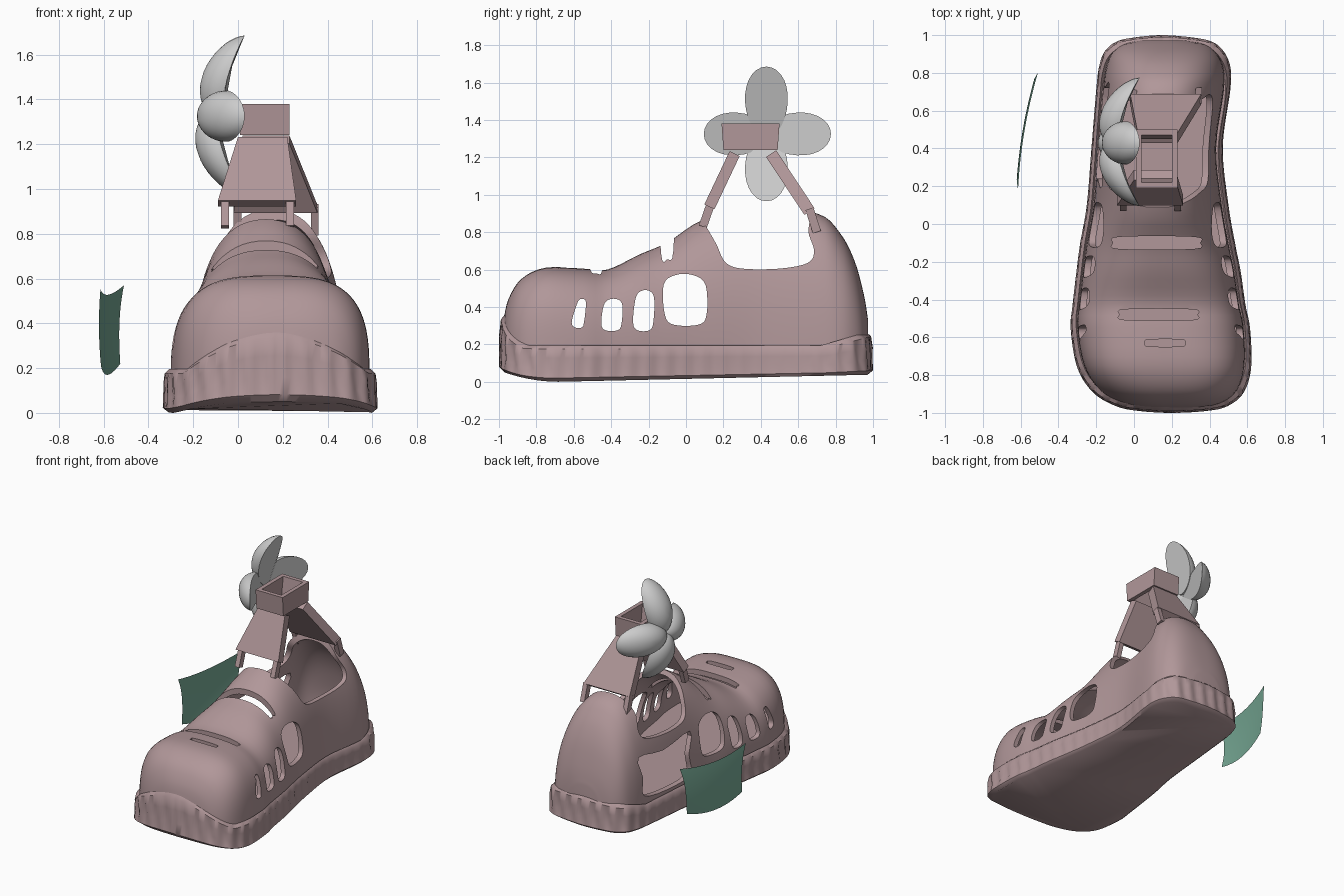
import bpy, bmesh, math
from mathutils import Vector, Matrix

if "Cube" in bpy.data.objects:
    bpy.data.objects.remove(bpy.data.objects["Cube"])


def material(name, rgb):
    m = bpy.data.materials.new(name)
    m.diffuse_color = (*rgb, 1)
    m.use_nodes = True
    m.node_tree.nodes["Principled BSDF"].inputs["Base Color"].default_value = m.diffuse_color
    return m


PINK = material("dusty_pink", (0.44, 0.31, 0.32))
GREEN = material("green", (0.19, 0.41, 0.31))


def make(name, verts, faces, mat=None, angle=None, solid=True):
    me = bpy.data.meshes.new(name)
    me.from_pydata([tuple(v) for v in verts], [], faces)
    if solid:
        bm = bmesh.new()
        bm.from_mesh(me)
        bmesh.ops.recalc_face_normals(bm, faces=bm.faces)
        bm.to_mesh(me)
        bm.free()
    ob = bpy.data.objects.new(name, me)
    bpy.context.collection.objects.link(ob)
    if mat:
        me.materials.append(mat)
    if angle:
        smooth(ob, angle)
    return ob


def smooth(ob, angle):
    ob.data.shade_smooth()
    ob.data.set_sharp_from_angle(angle=math.radians(angle))


def spline(pts, n, closed=False):
    """Catmull-Rom through tuples of any size."""
    out, k = [], len(pts)
    get = (lambda i: pts[i % k]) if closed else (lambda i: pts[min(max(i, 0), k - 1)])
    for i in range(k if closed else k - 1):
        a, b, c, d = get(i - 1), get(i), get(i + 1), get(i + 2)
        for s in range(n):
            t = s / n
            out.append(tuple(0.5 * (2 * q + (r - p) * t + (2 * p - 5 * q + 4 * r - w) * t * t
                                    + (3 * q - p - 3 * r + w) * t ** 3) for p, q, r, w in zip(a, b, c, d)))
    if not closed:
        out.append(tuple(pts[-1]))
    return out


def skin(rings):
    """Closed solid from rings of equal length."""
    m = len(rings[0])
    faces = [(i * m + j, i * m + (j + 1) % m, (i + 1) * m + (j + 1) % m, (i + 1) * m + j)
             for i in range(len(rings) - 1) for j in range(m)]
    faces += [tuple(range(m)), tuple(range((len(rings) - 1) * m, len(rings) * m))]
    return [v for r in rings for v in r], faces


def prism(name, pts, axis, lo, hi):
    place = (lambda p, a: (a, *p)) if axis == 'x' else (lambda p, a: (*p, a))
    return make(name, *skin([[place(p, a) for p in pts] for a in (lo, hi)]))


def cut(ob, cutters):
    for c in cutters:
        c.hide_render = True
        mod = ob.modifiers.new("cut", 'BOOLEAN')
        mod.operation, mod.solver, mod.object = 'DIFFERENCE', 'EXACT', c
    dg = bpy.context.evaluated_depsgraph_get()
    me = bpy.data.meshes.new_from_object(ob.evaluated_get(dg))
    ob.modifiers.clear()
    ob.data = me
    for c in cutters:
        bpy.data.objects.remove(c)


# shoe sections: y, left x, right x, roof z, squareness
ROWS = [(-.975, .06, .35, .33, 2.5), (-.95, -.06, .46, .44, 2.8), (-.88, -.18, .545, .55, 3),
        (-.75, -.265, .585, .61, 3.2), (-.55, -.30, .58, .605, 3), (-.42, -.29, .555, .60, 2.8),
        (-.25, -.27, .53, .68, 2.5), (-.1, -.25, .50, .745, 2.3), (.1, -.215, .465, .87, 2.2),
        (.4, -.19, .435, .93, 2.4), (.7, -.165, .475, .90, 2.4), (.82, -.15, .475, .80, 2.4),
        (.9, -.12, .44, .65, 2.5), (.95, -.06, .38, .47, 2.5), (.972, .03, .28, .34, 2.4)]


def body(name, inset, base, mat=None):
    rings = []
    for y, l, r, h, p in spline(ROWS, 4):
        c, w, h = (l + r) / 2, (r - l) / 2 - inset, h - base - inset
        ring = []
        for k in range(41):
            a = math.pi * k / 40
            co, si = math.cos(a), max(0, math.sin(a))
            ring.append((c + math.copysign(abs(co) ** (2 / p), co) * w,
                         y * (1 - inset), base + h * si ** (2 / p)))
        rings.append(ring)
    return make(name, *skin(rings), mat)


# hollow upper with foot opening, side vents, top slots and side panel hole
upper = body("upper", 0, .14, PINK)
cutters = [body("foot_space", .04, .2)]
opening = spline([(.09, .86), (.16, .74), (.21, .64), (.3, .605), (.5, .605), (.65, .635),
                  (.685, .70), (.655, .80), (.67, .90)], 5) + [(.68, 1.2), (.08, 1.2)]
cutters.append(prism("opening_cut", opening, 'x', -1, 1))
for y0, y1, z0, z1, lean in [(-.605, -.545, .29, .44, .02), (-.45, -.345, .275, .44, .01),
                             (-.28, -.175, .275, .485, .01), (-.11, .11, .305, .57, -.01)]:
    d, e = (y1 - y0) * .2, (z1 - z0) * .2
    oval = [(y0 - abs(lean) * .3, z0 + e), (y0 + d, z0), (y1 - d, z0), (y1, z0 + e),
            (y1 + lean * .5, z1 - e), (y1 - 1.4 * d + lean, z1), (y0 + 1.4 * d + lean, z1), (y0 + lean, z1 - e)]
    cutters.append(prism("vent_cut", spline(oval, 4, True), 'x', -1, 1))
for y, x0, x1, w in [(-.10, -.11, .35, .032), (-.48, -.075, .335, .028), (-.63, .06, .27, .018)]:
    slot = [(x0, y), (x0 + w, y - w), (x1 - w, y - w), (x1, y), (x1 - w, y + w), (x0 + w, y + w)]
    cutters.append(prism("slot_cut", spline(slot, 4, True), 'z', .45, 1.1))
panel = [(.2, .53), (.5, .50), (.74, .53), (.72, .38), (.72, .25), (.5, .21), (.24, .23), (.24, .38)]
cutters.append(prism("panel_cut", spline(panel, 3, True), 'x', -.6, .05))
cut(upper, cutters)
smooth(upper, 40)

# sole with a raised toe bumper and slanted ridges
edge = [(.2, -1.0)] + [(r[2] + .035, r[0] * 1.015) for r in ROWS] + [(.15, 1.0)]
edge += [(r[1] - .035, r[0] * 1.015) for r in reversed(ROWS)]
edge = spline(edge, 10, True)
rings = [[] for _ in range(7)]
run = 0
for i, (x, y) in enumerate(edge):
    run += math.dist(edge[i - 1], (x, y))
    zb = .05 * ((y + .7) / .3) ** 2 if y < -.7 else .022 * (y + .7)
    bump = max(0, 1 - ((x - .17) / .42) ** 2) if y < -.7 else 0
    zt = .195 + .17 * bump + .07 * max(0, (y - .75) / .25)
    wave = lambda ph: .008 * (math.sin(run * 62 + ph) - 1)
    for ring, (s, f) in zip(rings, [(.97, 0), (1, .1), (1 + wave(0), .35), (1 + wave(1.1), .65),
                                    (.99, .9), (.965, 1)]):
        ring.append((.14 + (x - .14) * (1 + (s - 1) * 1.7), y * s, zb + (zt - zb) * f))
    rings[6].append((.14 + (x - .14) * .92, y * .92, .17))
make("sole", *skin(rings), PINK, 45)


# ankle straps: bottom and top given as y, z, x0, x1
def strap(name, a, b, t):
    d = Vector((b[0] - a[0], b[1] - a[1])).normalized()
    n = (-d.y * t / 2, d.x * t / 2)
    rings = [[(x, q[0] + s * n[0], q[1] + s * n[1]) for x, s in
              ((q[2], -1), (q[3], -1), (q[3], 1), (q[2], 1))] for q in (a, b)]
    make(name, *skin(rings), PINK)


strap("front_strap", (.125, .935, -.09, .26), (.26, 1.22, .0, .22), .06)
strap("back_strap", (.66, .91, -.02, .355), (.455, 1.22, .02, .23), .065)
for x in (-.075, .215):
    strap("front_strap_tab", (.09, .83, x, x + .035), (.13, .945, x, x + .035), .045)
for x in (-.02, .325):
    strap("back_strap_tab", (.7, .80, x, x + .035), (.66, .925, x, x + .035), .045)

# open rectangular buckle
loops = []
for x0, x1, y0, y1, z in [(.01, .23, .20, .49, 1.24), (.01, .23, .19, .5, 1.38),
                          (.04, .2, .22, .47, 1.38), (.04, .2, .24, .45, 1.24)]:
    loops += [(x0, y0, z), (x1, y0, z), (x1, y1, z), (x0, y1, z)]
make("buckle", loops, [(4 * i + j, 4 * i + (j + 1) % 4, 4 * ((i + 1) % 4) + (j + 1) % 4, 4 * ((i + 1) % 4) + j)
                       for i in range(4) for j in range(4)], PINK)

# four-petal flower: domed petals bulging to the left
for name, turn, length, shift in [("top", 0, .36, 0), ("back", 90, .345, -.02),
                                  ("bottom", 180, .36, -.03), ("front", 270, .335, -.02)]:
    rings = []
    for k in range(10):
        a = math.pi / 2 * k / 10
        ring = []
        for j in range(28):
            u = 2 * math.pi * j / 28
            along = length * (.47 + .53 * math.cos(a) * math.cos(u))
            side = .12 * math.cos(a) * math.sin(u) * (.95 + .1 * math.cos(u))
            x = -.07 + .1 * (along / length) ** 2 - .115 * math.sin(a) + shift * (1 - along / length)
            ring.append(Matrix.Rotation(-math.radians(turn), 3, 'X') @ Vector((x, side, along)))
        rings.append([(v.x, v.y + .43, v.z + 1.325) for v in ring])
    make("petal_" + name, *skin(rings), None, 50)

# curved loose side panel standing off the left side
n = 12
verts, faces = [], []
for i in range(n + 1):
    for j in range(n + 1):
        u, v = i / n, j / n
        bow_u, bow_v = 4 * u * (1 - u), 4 * v * (1 - v)
        y = .18 + .05 * (1 - u) * bow_v + u * .62 - .03 * u * bow_v - .06 * u * (1 - v) ** 3 + .04 * (1 - u) * (1 - v) ** 3
        lo, hi = .21 + .01 * u - .045 * bow_u, .555 + .015 * u - .035 * bow_u
        s = (y - .18) / .62
        verts.append((-.614 + .03 * s + .075 * s * s - .01 * bow_v, y, lo + (hi - lo) * v))
for i in range(n):
    for j in range(n):
        a = i * (n + 1) + j
        faces.append((a, a + 1, a + n + 2, a + n + 1))
make("side_panel", verts, faces, GREEN, 60, False)
